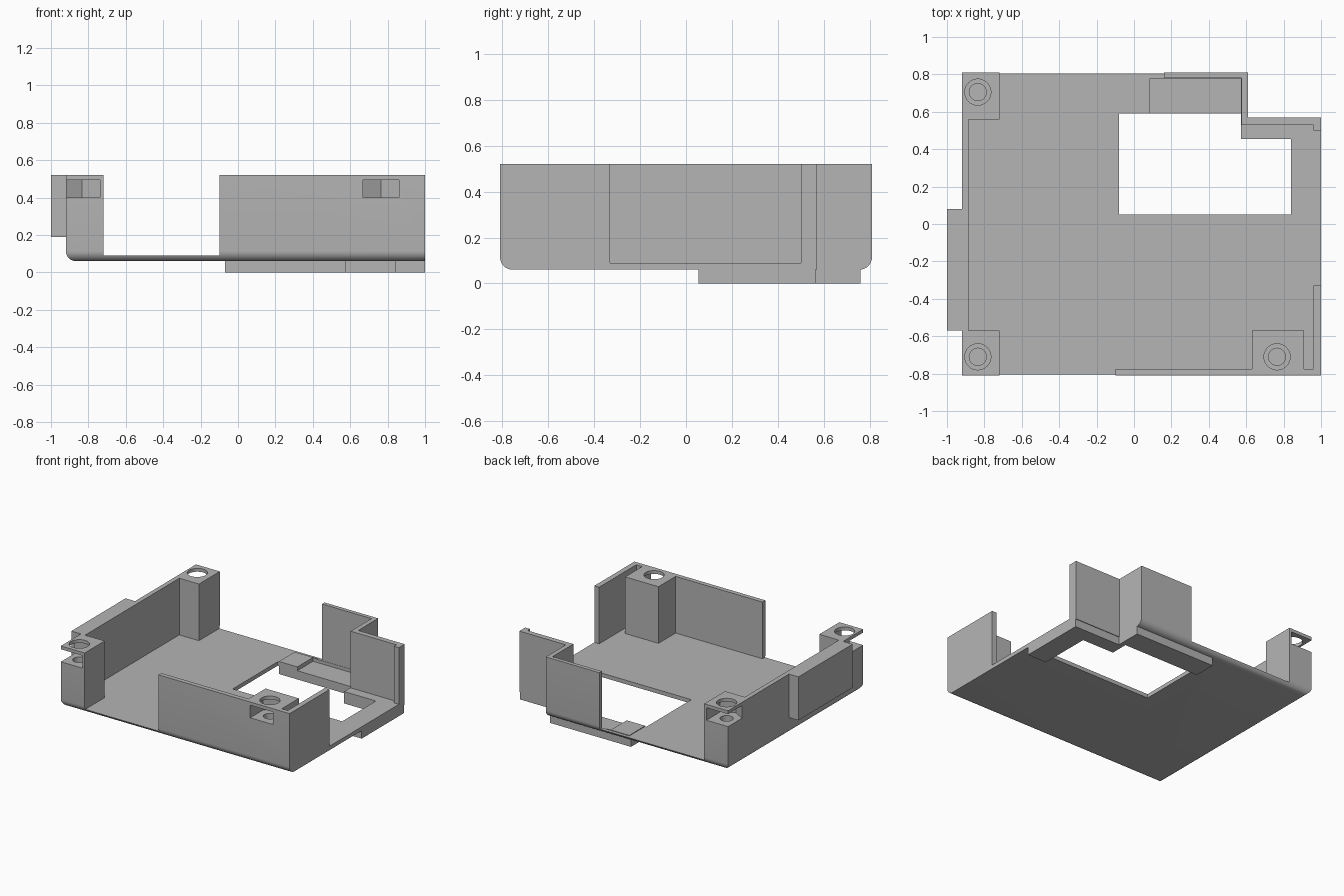
import bpy
import bmesh
import math

old = bpy.data.objects.get("Cube")
if old:
    bpy.data.objects.remove(old, do_unlink=True)

grey = bpy.data.materials.new("plain_grey")
grey.use_nodes = True
COLOUR = (0.46, 0.46, 0.46, 1)
grey.diffuse_color = COLOUR
grey.node_tree.nodes["Principled BSDF"].inputs["Base Color"].default_value = COLOUR


def make(name, bm):
    bmesh.ops.recalc_face_normals(bm, faces=bm.faces[:])
    mesh = bpy.data.meshes.new(name)
    bm.to_mesh(mesh)
    bm.free()
    mesh.materials.append(grey)
    obj = bpy.data.objects.new(name, mesh)
    bpy.context.scene.collection.objects.link(obj)
    return obj


def prism(name, outline, z0, z1):
    bm = bmesh.new()
    face = bm.faces.new([bm.verts.new((x, y, z0)) for x, y in outline])
    top = bmesh.ops.extrude_face_region(bm, geom=[face])["geom"]
    bmesh.ops.translate(bm, vec=(0, 0, z1 - z0),
                        verts=[v for v in top if isinstance(v, bmesh.types.BMVert)])
    return make(name, bm)


def box(name, x0, x1, y0, y1, z0, z1):
    return prism(name, [(x0, y0), (x1, y0), (x1, y1), (x0, y1)], z0, z1)


def ring(cx, cy, r, n, start=0.0):
    return [(cx + r * math.cos(start + math.tau * i / n),
             cy + r * math.sin(start + math.tau * i / n)) for i in range(n)]


def combine(target, tool, operation):
    tool.hide_render = True
    mod = target.modifiers.new(operation.lower(), "BOOLEAN")
    mod.operation = operation
    mod.solver = "EXACT"
    mod.object = tool
    bpy.context.view_layer.objects.active = target
    bpy.ops.object.modifier_apply(modifier=mod.name)
    bpy.data.objects.remove(tool, do_unlink=True)


LEFT, RIGHT, EDGE = -0.92, 1.0, 0.81
BASE, FLOOR, TOP = 0.06, 0.09, 0.52
OUT = 0.05  # overshoot trimmed away by the envelope

# Outer envelope with three rounded lower edges
bm = bmesh.new()
cube = bmesh.ops.create_cube(bm, size=1)
for v in cube["verts"]:
    v.co = (LEFT if v.co.x < 0 else RIGHT, math.copysign(EDGE, v.co.y),
            BASE if v.co.z < 0 else TOP)
rounded = [e for e in bm.edges
           if all(v.co.z < 0.1 for v in e.verts)
           and not all(v.co.x > 0.9 for v in e.verts)]
bmesh.ops.bevel(bm, geom=rounded, offset=0.055, segments=8, profile=0.5,
                affect="EDGES")
envelope = make("envelope", bm)
combine(envelope, box("corner_notch", 0.61, 1.2, 0.57, 1, -0.1, 1), "DIFFERENCE")

# Floor, walls and corner posts
case = box("case_body", LEFT - OUT, RIGHT + OUT, -EDGE - OUT, EDGE + OUT, 0, FLOOR)
H = TOP + OUT
walls = [
    ("left_wall", LEFT - OUT, -0.885, -EDGE - OUT, EDGE + OUT),
    ("front_wall", -0.10, RIGHT + OUT, -EDGE - OUT, -0.775),
    ("side_wall", 0.96, RIGHT + OUT, -EDGE - OUT, -0.33),
    ("back_wall", 0.16, 0.61 + OUT, 0.78, EDGE + OUT),
    ("step_wall", 0.575, 0.61 + OUT, 0.53, EDGE + OUT),
    ("inset_back_wall", 0.575, RIGHT + OUT, 0.53, 0.57 + OUT),
    ("side_stub", 0.96, RIGHT + OUT, 0.50, 0.57 + OUT),
    ("front_right_post", LEFT - OUT, -0.72, -EDGE - OUT, -0.57),
    ("back_right_post", LEFT - OUT, -0.72, 0.56, EDGE + OUT),
    ("front_left_post", 0.63, 0.91, -EDGE - OUT, -0.57),
]
for name, x0, x1, y0, y1 in walls:
    combine(case, box(name, x0, x1, y0, y1, 0.02, H), "UNION")
combine(case, envelope, "INTERSECT")

# Outer side tab
combine(case, box("side_tab", -1, LEFT + 0.02, -0.57, 0.08, 0.19, TOP), "UNION")

# Lowered rim below the opening
rims = [
    ("rim_side", 0.80, RIGHT, 0.055, 0.565, 0, 0.08),
    ("rim_step", 0.57, RIGHT, 0.40, 0.565, 0, 0.08),
    ("rim_link", 0.56, 0.61, 0.45, 0.76, 0, 0.08),
    ("rim_back", -0.07, 0.60, 0.55, 0.76, 0, 0.08),
    ("rim_pad", -0.07, 0.12, 0.55, 0.78, 0.07, 0.095),
]
for name, *size in rims:
    combine(case, box(name, *size), "UNION")

# Floor opening and shallow recess behind it
opening = [(-0.08, 0.05), (0.84, 0.05), (0.84, 0.455), (0.572, 0.455),
           (0.572, 0.59), (-0.08, 0.59)]
combine(case, prism("floor_opening", opening, -0.1, 0.3), "DIFFERENCE")
combine(case, box("recess", 0.085, 0.572, 0.57, 0.778, 0.066, 0.3), "DIFFERENCE")

# Screw holes with hexagonal nut slots opening outwards
for cx, cy in [(-0.835, -0.71), (-0.835, 0.705), (0.765, -0.71)]:
    side = math.copysign(1, cy)
    half = 0.096
    tip = half / math.cos(math.pi / 6)
    slot = [(cx - half, cy + side * 0.3), (cx + half, cy + side * 0.3),
            (cx + half, cy - side * tip / 2), (cx, cy - side * tip),
            (cx - half, cy - side * tip / 2)]
    combine(case, prism("nut_slot", slot, 0.40, 0.495), "DIFFERENCE")
    combine(case, prism("upper_hole", ring(cx, cy, 0.07, 32), 0.45, 0.6), "DIFFERENCE")
    combine(case, prism("lower_hole", ring(cx, cy, 0.046, 32), 0.11, 0.45), "DIFFERENCE")

bpy.ops.object.select_all(action="DESELECT")
case.select_set(True)
bpy.context.view_layer.objects.active = case
bpy.ops.object.shade_smooth_by_angle(angle=math.radians(30))
